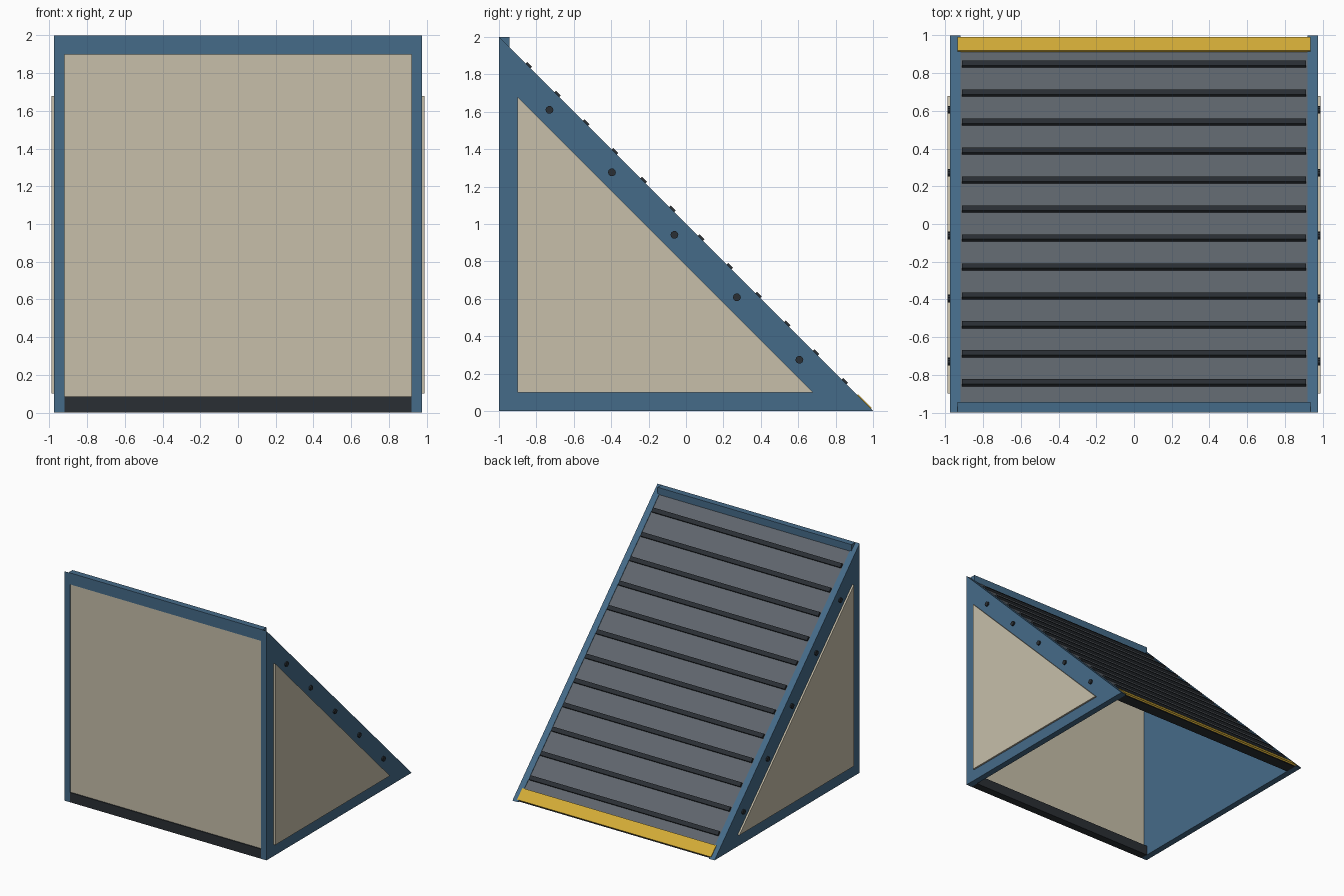
import bpy, math
from mathutils import Vector

if "Cube" in bpy.data.objects:
    bpy.data.objects.remove(bpy.data.objects["Cube"])


def material(name, rgb):
    m = bpy.data.materials.new(name)
    m.diffuse_color = (*rgb, 1)
    m.use_nodes = True
    m.node_tree.nodes["Principled BSDF"].inputs["Base Color"].default_value = m.diffuse_color
    return m


BLUE = material("blue frame", (0.060, 0.147, 0.250))
BEIGE = material("beige panel", (0.570, 0.520, 0.400))
GREY = material("grey deck", (0.115, 0.132, 0.152))
DARK = material("dark rubber", (0.023, 0.028, 0.034))
YELLOW = material("yellow warning", (0.658, 0.413, 0.038))


def prism(name, profile, x0, x1, mat):
    """Extrude a (y, z) outline along x."""
    n = len(profile)
    verts = [(x, y, z) for x in (x0, x1) for y, z in profile]
    faces = [tuple(range(n))[::-1], tuple(range(n, 2 * n))]
    faces += [(i, (i + 1) % n, n + (i + 1) % n, n + i) for i in range(n)]
    me = bpy.data.meshes.new(name)
    me.from_pydata(verts, [], faces)
    me.materials.append(mat)
    ob = bpy.data.objects.new(name, me)
    bpy.context.collection.objects.link(ob)
    return ob


def bar(name, half_x, y0, y1, z0, z1, mat):
    return prism(name, [(y0, z0), (y1, z0), (y1, z1), (y0, z1)],
                 -half_x, half_x, mat)


def slope_bar(name, half_x, y0, y1, low, high, mat):
    """Bar lying on the 45 degree slope y + z = 1, low/high along its normal."""
    k = math.sqrt(0.5)
    pts = [(y0, low), (y1, low), (y1, high), (y0, high)]
    return prism(name, [(y + k * h, 1 - y + k * h) for y, h in pts],
                 -half_x, half_x, mat)


# Triangular sides, their raised panels and bolts
for side, s in (("right", 1), ("left", -1)):
    def span(a, b):
        return sorted((s * a, s * b))
    prism(side + "_side", [(-1, 0), (1, 0), (-1, 2)], *span(0.92, 0.975), BLUE)
    prism(side + "_side_panel", [(-0.9, 0.1), (0.68, 0.1), (-0.9, 1.68)],
          *span(0.96, 0.99), BEIGE)
    for i in range(5):
        y, z = -0.73 + 0.334 * i, 1.61 - 0.334 * i
        bpy.ops.mesh.primitive_cylinder_add(
            vertices=10, radius=0.021, depth=0.03,
            location=Vector((s * 0.973, y, z)), rotation=(0, math.pi / 2, 0))
        bolt = bpy.context.object
        bolt.name = f"{side}_bolt_{i + 1}"
        bolt.data.materials.append(DARK)

# Upright front with top rail and bottom beam
bar("front_panel", 0.92, -0.992, -0.965, 0.04, 1.92, BEIGE)
bar("top_rail", 0.935, -1, -0.945, 1.9, 2, BLUE)
bar("front_bottom_beam", 0.92, -1, -0.93, 0, 0.085, DARK)

# Sloping deck with grip strips
slope_bar("ramp_deck", 0.92, -0.96, 0.96, -0.04, -0.004, GREY)
for i in range(12):
    y = -0.845 + 0.1536 * i
    slope_bar(f"grip_strip_{i + 1}", 0.912, y - 0.013, y + 0.013,
              -0.01, 0.013, DARK)

# Toe of the ramp
prism("toe_beam", [(0.88, 0), (0.985, 0), (0.88, 0.09)], -0.92, 0.92, DARK)
slope_bar("toe_warning_strip", 0.935, 0.915, 0.988, -0.008, 0.006, YELLOW)
